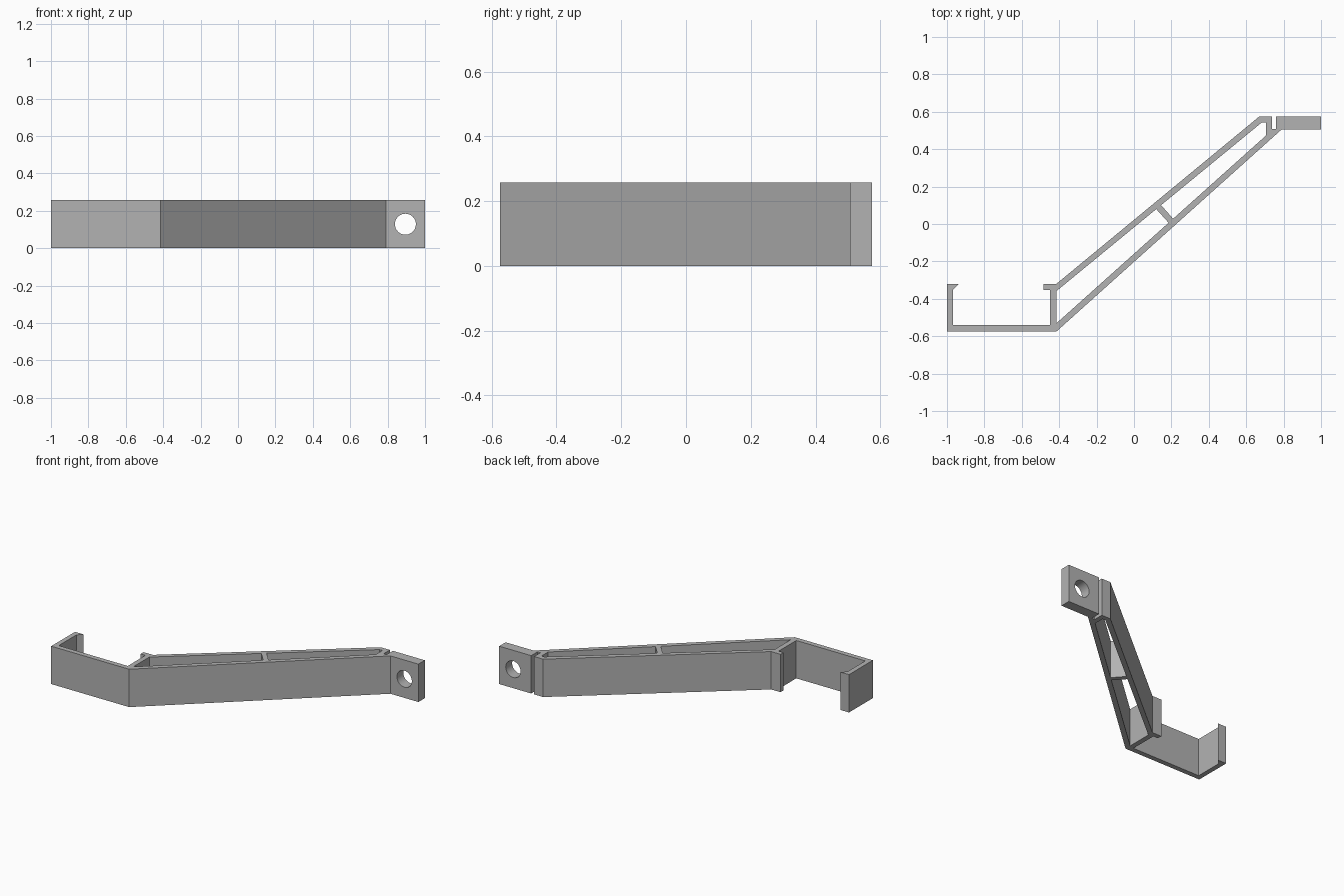
import bpy, bmesh

HEIGHT = 0.257

cube = bpy.data.objects.get("Cube")
if cube:
    bpy.data.objects.remove(cube, do_unlink=True)

# Plain grey plastic
grey = bpy.data.materials.new("grey_plastic")
grey.use_nodes = True
colour = (0.45, 0.45, 0.45, 1)
grey.diffuse_color = colour
grey.node_tree.nodes["Principled BSDF"].inputs["Base Color"].default_value = colour


def lower(x):
    """Inner edge of the lower diagonal beam."""
    return (x, -0.531 + 0.896 * (x + 0.415))


def upper(x):
    """Inner edge of the upper diagonal beam."""
    return (x, -0.363 + 0.821 * (x + 0.42))


def extrude_profile(name, loops, height):
    """Fill closed outlines (inner ones become openings) and extrude upward."""
    bm = bmesh.new()
    for loop in loops:
        verts = [bm.verts.new((x, y, 0)) for x, y in loop]
        for a, b in zip(verts, verts[1:] + verts[:1]):
            bm.edges.new((a, b))
    bmesh.ops.triangle_fill(bm, use_beauty=True, edges=bm.edges[:], normal=(0, 0, 1))
    grown = bmesh.ops.extrude_face_region(bm, geom=bm.faces[:], use_keep_orig=True)
    top = [g for g in grown["geom"] if isinstance(g, bmesh.types.BMVert)]
    bmesh.ops.translate(bm, verts=top, vec=(0, 0, height))
    bmesh.ops.recalc_face_normals(bm, faces=bm.faces[:])
    mesh = bpy.data.meshes.new(name)
    bm.to_mesh(mesh)
    bm.free()
    mesh.materials.append(grey)
    obj = bpy.data.objects.new(name, mesh)
    bpy.context.collection.objects.link(obj)
    return obj


# Outline: hooked tray, diagonal arm, slotted mounting tab
outline = [
    (-1, -0.575), (-0.415, -0.575), (0.79, 0.506), (1, 0.506), (1, 0.575),
    (0.76, 0.575), (0.76, 0.508), (0.738, 0.508), (0.738, 0.575),
    (0.67, 0.575), (-0.415, -0.32), (-0.485, -0.32), (-0.485, -0.352),
    (-0.449, -0.352), (-0.449, -0.541), (-0.967, -0.541),
    (-0.967, -0.352), (-0.935, -0.32), (-1, -0.32),
]
# Openings between the beams, either side of the cross rib
near_opening = [lower(-0.415), lower(0.185), upper(0.119), upper(-0.415)]
far_opening = [lower(0.209), lower(0.705), (0.705, 0.543), upper(0.683), upper(0.145)]

bracket = extrude_profile("bracket", [outline, near_opening, far_opening], HEIGHT)

# Screw hole through the mounting tab
bpy.ops.mesh.primitive_cylinder_add(vertices=48, radius=0.056, depth=0.3,
                                    location=(0.895, 0.54, HEIGHT / 2),
                                    rotation=(1.5708, 0, 0))
cutter = bpy.context.object
cutter.name = "screw_hole_cutter"
cutter.data.materials.append(grey)
hole = bracket.modifiers.new("screw_hole", "BOOLEAN")
hole.operation = "DIFFERENCE"
hole.solver = "EXACT"
hole.object = cutter

bpy.ops.object.select_all(action="DESELECT")
bracket.select_set(True)
bpy.context.view_layer.objects.active = bracket
bpy.ops.object.modifier_apply(modifier=hole.name)
bpy.data.objects.remove(cutter, do_unlink=True)
bpy.ops.object.shade_smooth_by_angle(angle=0.5)
